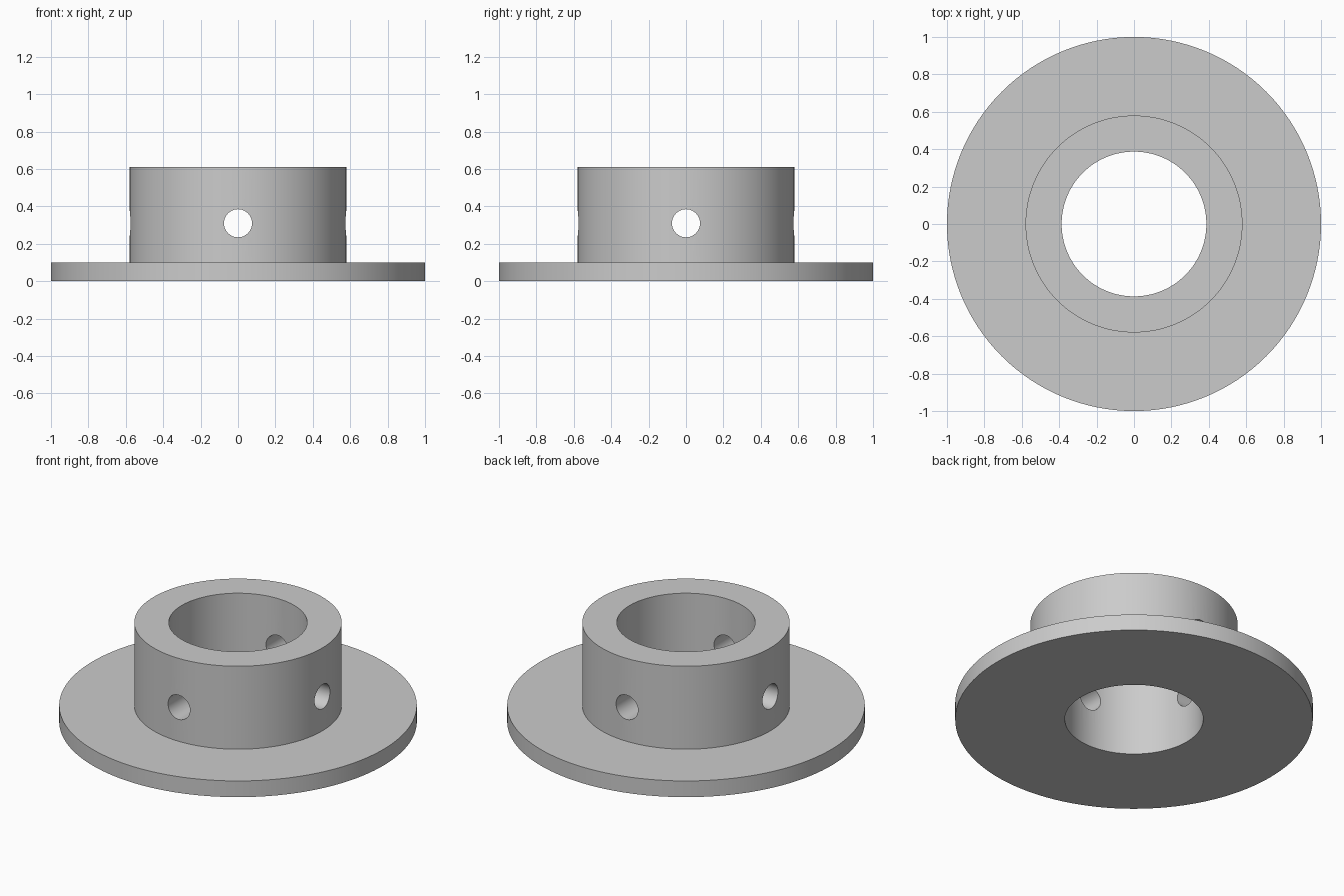
import bpy
import bmesh
from math import pi
from mathutils import Matrix

cube = bpy.data.objects.get("Cube")
if cube:
    bpy.data.objects.remove(cube, do_unlink=True)

FLANGE_R, HUB_R, BORE_R = 1.0, 0.58, 0.387
FLANGE_TOP, HUB_TOP = 0.1, 0.612
HOLE_R, HOLE_Z = 0.075, 0.31
SEGMENTS = 128

# Plain grey material
grey = bpy.data.materials.new("plain_grey")
grey.use_nodes = True
colour = (0.6, 0.6, 0.6, 1)
grey.diffuse_color = colour
grey.node_tree.nodes["Principled BSDF"].inputs["Base Color"].default_value = colour


def add_object(name, bm):
    mesh = bpy.data.meshes.new(name)
    bmesh.ops.recalc_face_normals(bm, faces=bm.faces)
    bm.to_mesh(mesh)
    bm.free()
    mesh.materials.append(grey)
    obj = bpy.data.objects.new(name, mesh)
    bpy.context.collection.objects.link(obj)
    return obj


# Flange and hub turned from one closed profile
profile = [(BORE_R, 0), (FLANGE_R, 0), (FLANGE_R, FLANGE_TOP),
           (HUB_R, FLANGE_TOP), (HUB_R, HUB_TOP), (BORE_R, HUB_TOP)]
bm = bmesh.new()
verts = [bm.verts.new((r, 0, z)) for r, z in profile]
edges = [bm.edges.new((v, verts[i - 1])) for i, v in enumerate(verts)]
bmesh.ops.spin(bm, geom=verts + edges, cent=(0, 0, 0), axis=(0, 0, 1),
               angle=2 * pi, steps=SEGMENTS, use_merge=True)
bmesh.ops.remove_doubles(bm, verts=bm.verts, dist=0.0001)
collar = add_object("flanged_collar", bm)

bpy.ops.object.select_all(action="DESELECT")
collar.select_set(True)
bpy.context.view_layer.objects.active = collar

# Crossing screw holes drilled through the hub wall
for axis in "XY":
    bm = bmesh.new()
    place = (Matrix.Translation((0, 0, HOLE_Z))
             @ Matrix.Rotation(pi / 2, 4, "Y" if axis == "X" else "X"))
    bmesh.ops.create_cone(bm, cap_ends=True, segments=48, radius1=HOLE_R,
                          radius2=HOLE_R, depth=1.6, matrix=place)
    drill = add_object("screw_hole_cutter_" + axis.lower(), bm)
    drill.hide_render = True
    cut = collar.modifiers.new("screw_hole", "BOOLEAN")
    cut.operation = "DIFFERENCE"
    cut.solver = "EXACT"
    cut.object = drill
    bpy.ops.object.modifier_apply(modifier=cut.name)
    bpy.data.objects.remove(drill, do_unlink=True)

# Smooth walls with crisp rims
bpy.ops.object.shade_smooth_by_angle(angle=pi / 6)
